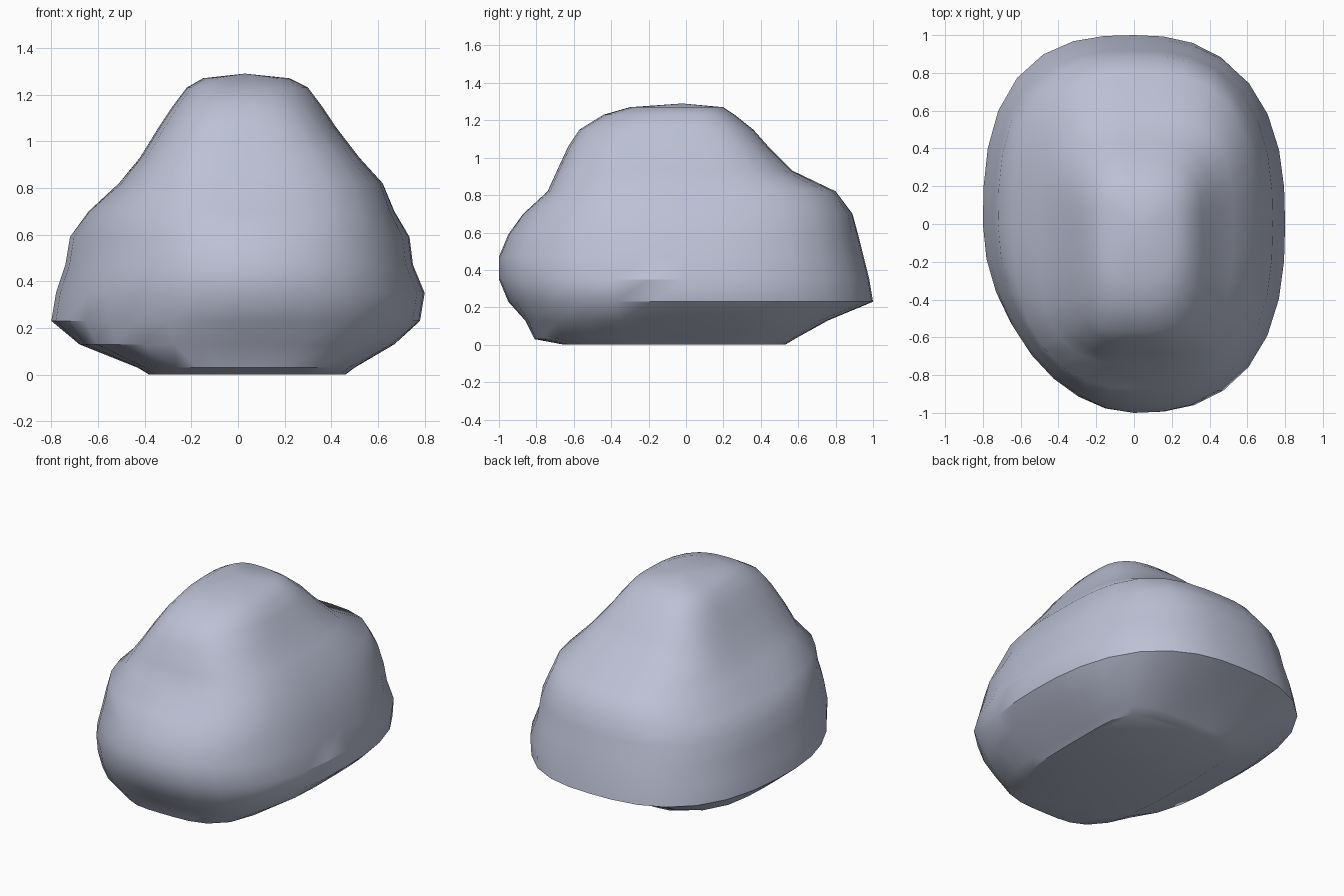
import bpy, bmesh, math

if "Cube" in bpy.data.objects:
    bpy.data.objects.remove(bpy.data.objects["Cube"])

# Boulder cross-sections: z, left, right, front, back extents
RINGS = [
    (0.00, -0.38, 0.46, -0.65, 0.53),
    (0.03, -0.43, 0.50, -0.81, 0.58),
    (0.13, -0.68, 0.67, -0.86, 0.76),
    (0.23, -0.80, 0.78, -0.95, 1.00),
    (0.35, -0.78, 0.80, -1.00, 0.98),
    (0.47, -0.74, 0.75, -1.00, 0.95),
    (0.59, -0.72, 0.735, -0.95, 0.92),
    (0.70, -0.64, 0.67, -0.87, 0.89),
    (0.82, -0.51, 0.62, -0.74, 0.80),
    (0.93, -0.42, 0.52, -0.69, 0.57),
    (1.06, -0.34, 0.42, -0.63, 0.44),
    (1.15, -0.28, 0.36, -0.57, 0.36),
    (1.23, -0.22, 0.30, -0.44, 0.26),
    (1.27, -0.15, 0.22, -0.30, 0.20),
]
SEG = 32
# Squareness by height: z, back right, back left, front left, front right
SQUARE = [
    (0.00, 5.0, 5.0, 3.5, 4.0),
    (0.23, 2.5, 2.7, 1.9, 2.5),
    (0.59, 2.6, 2.7, 1.9, 2.5),
    (0.90, 3.3, 3.0, 3.4, 3.4),
    (1.30, 2.8, 2.8, 2.8, 2.8),
]


def squareness(z, quadrant):
    for a, b in zip(SQUARE, SQUARE[1:]):
        if z <= b[0]:
            t = (z - a[0]) / (b[0] - a[0])
            return a[quadrant] + t * (b[quadrant] - a[quadrant])


def ring_point(ring, a):
    """Lopsided superellipse: each quadrant has its own squareness."""
    z, x0, x1, y0, y1 = ring
    c, s = math.cos(a), math.sin(a)
    quadrant = (1 if c >= 0 else 2) if s >= 0 else (3 if c < 0 else 4)
    n = squareness(z, quadrant)
    r = (abs(c) ** n + abs(s) ** n) ** (-1 / n)
    return abs(c) * r * (x1 if c > 0 else x0), abs(s) * r * (y1 if s > 0 else y0), z


# Loft the rings into one closed rock
bm = bmesh.new()
loops = [[bm.verts.new(ring_point(r, 2 * math.pi * i / SEG)) for i in range(SEG)]
         for r in RINGS]
for lo, hi in zip(loops, loops[1:]):
    for i in range(SEG):
        j = (i + 1) % SEG
        bm.faces.new((lo[i], lo[j], hi[j], hi[i]))
bm.faces.new(loops[0][::-1])
# Gently domed crown
peak = bm.verts.new((0.03, -0.02, 1.29))
for i in range(SEG):
    bm.faces.new((loops[-1][i], loops[-1][(i + 1) % SEG], peak))
bmesh.ops.recalc_face_normals(bm, faces=bm.faces)

mesh = bpy.data.meshes.new("boulder")
bm.to_mesh(mesh)
bm.free()
boulder = bpy.data.objects.new("boulder", mesh)
bpy.context.collection.objects.link(boulder)

# Single stone colour
stone = bpy.data.materials.new("blue grey stone")
stone.diffuse_color = (0.50, 0.53, 0.66, 1)
stone.use_nodes = True
stone.node_tree.nodes["Principled BSDF"].inputs["Base Color"].default_value = stone.diffuse_color
mesh.materials.append(stone)

bpy.context.view_layer.objects.active = boulder
boulder.select_set(True)
bpy.ops.object.shade_smooth_by_angle(angle=math.radians(32))
